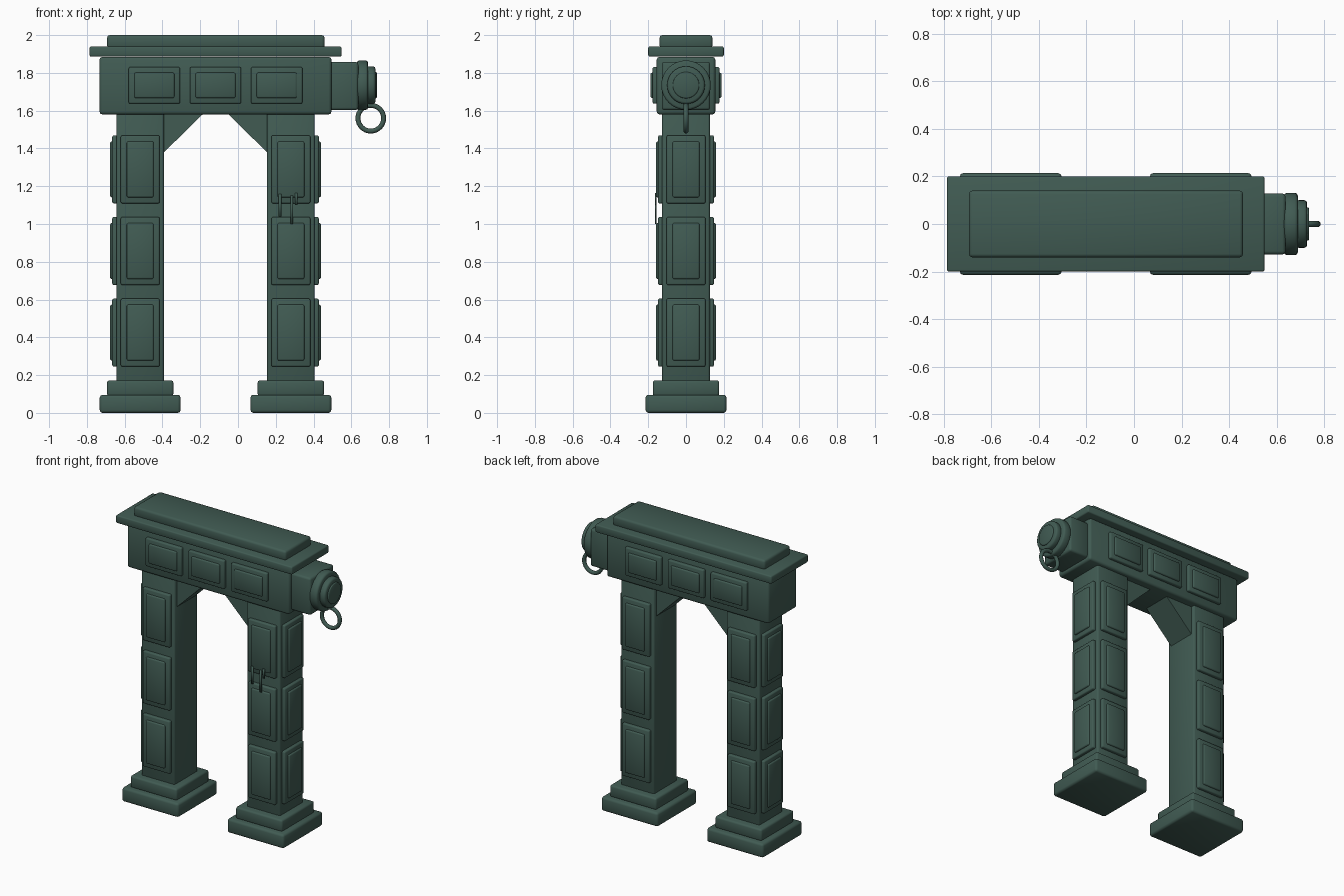
import bpy
import math
from mathutils import Vector

old = bpy.data.objects.get("Cube")
if old:
    bpy.data.objects.remove(old, do_unlink=True)

GREEN = (0.052, 0.105, 0.086, 1)
mat = bpy.data.materials.new("dark green stone")
mat.use_nodes = True
mat.diffuse_color = GREEN
bsdf = mat.node_tree.nodes["Principled BSDF"]
bsdf.inputs["Base Color"].default_value = GREEN
bsdf.inputs["Roughness"].default_value = 0.8


def finish(obj, bevel=0.0):
    """Apply colour, soft bevelled edges and smooth shading."""
    obj.data.materials.append(mat)
    for poly in obj.data.polygons:
        poly.use_smooth = True
    if bevel:
        mod = obj.modifiers.new("Soft edges", 'BEVEL')
        mod.width = bevel
        mod.segments = 2
        mod.limit_method = 'ANGLE'
    return obj


def mesh(name, verts, faces, bevel):
    data = bpy.data.meshes.new(name)
    data.from_pydata(verts, [], faces)
    obj = bpy.data.objects.new(name, data)
    bpy.context.collection.objects.link(obj)
    return finish(obj, bevel)


def box(name, lo, hi, bevel=0.012):
    verts = [(x, y, z) for x in (lo[0], hi[0]) for y in (lo[1], hi[1]) for z in (lo[2], hi[2])]
    faces = [(0, 1, 3, 2), (4, 6, 7, 5), (0, 4, 5, 1), (2, 3, 7, 6), (0, 2, 6, 4), (1, 5, 7, 3)]
    return mesh(name, verts, faces, bevel)


def panel(name, centre, normal, width, height, border):
    """Raised frame with a smaller raised block, facing along normal."""
    n = Vector(normal)
    across = Vector((abs(n.y), abs(n.x), 0))
    depth = Vector((abs(n.x), abs(n.y), 0))
    for part, inset, rise in (("frame", 0, 0.022), ("block", border, 0.033)):
        half = across * (width / 2 - inset) + Vector((0, 0, height / 2 - inset))
        half += depth * (rise + 0.02) / 2
        mid = Vector(centre) + n * (rise - 0.02) / 2
        box(f"{name}_{part}", mid - half, mid + half, 0.008)


def disc(name, x0, x1, radius, bevel):
    bpy.ops.mesh.primitive_cylinder_add(
        vertices=32, radius=radius, depth=x1 - x0,
        location=((x0 + x1) / 2, 0, 1.735), rotation=(0, math.pi / 2, 0))
    obj = bpy.context.object
    obj.name = name
    return finish(obj, bevel)


# Pillars with stepped feet, panels and corner brackets
HALF = 0.126
for side, cx, out in (("right", -0.518, -1), ("left", 0.28, 1)):
    box(f"{side}_foot", (cx - 0.214, -0.214, 0), (cx + 0.214, 0.214, 0.096), 0.015)
    box(f"{side}_plinth", (cx - 0.176, -0.176, 0.09), (cx + 0.176, 0.176, 0.172), 0.012)
    box(f"{side}_pillar", (cx - HALF, -HALF, 0.15), (cx + HALF, HALF, 1.6), 0.01)
    for level in range(3):
        z = 0.425 + 0.432 * level
        for face, normal in (("front", (0, -1, 0)), ("back", (0, 1, 0)), ("outer", (out, 0, 0))):
            centre = Vector((cx, 0, z)) + Vector(normal) * HALF
            panel(f"{side}_{face}_panel_{level + 1}", centre, normal, 0.206, 0.36, 0.032)

    # Sloping bracket between pillar and beam
    inner = cx - out * (HALF - 0.03)
    tip = cx - out * (HALF + 0.235)
    outline = [(inner, 1.61), (inner, 1.35), (tip, 1.61)]
    verts = [(x, y, z) for y in (-0.1, 0.1) for x, z in outline]
    faces = [(0, 1, 2), (5, 4, 3), (0, 3, 4, 1), (1, 4, 5, 2), (2, 5, 3, 0)]
    if out < 0:
        faces = [tuple(reversed(f)) for f in faces]
    mesh(f"{side}_bracket", verts, [tuple(reversed(f)) for f in faces] if out > 0 else faces, 0)

# Beam and its panels
box("beam", (-0.733, -0.155, 1.58), (0.495, 0.155, 1.885), 0.015)
for i in range(3):
    x = -0.443 + 0.324 * i
    for face, sign in (("front", -1), ("back", 1)):
        panel(f"beam_{face}_panel_{i + 1}", (x, sign * 0.155, 1.734), (0, sign, 0), 0.272, 0.194, 0.03)

# Roof slabs
box("cornice", (-0.786, -0.2, 1.886), (0.548, 0.2, 1.94), 0.008)
box("roof_cap", (-0.693, -0.14, 1.93), (0.458, 0.14, 2.0), 0.014)

# Round boss on the beam end, with its hanging ring
box("boss_block", (0.47, -0.128, 1.603), (0.637, 0.128, 1.858), 0.014)
disc("boss_plate", 0.63, 0.688, 0.131, 0.012)
disc("boss_step", 0.68, 0.727, 0.1, 0.012)
disc("boss_centre", 0.72, 0.735, 0.07, 0.006)
bpy.ops.mesh.primitive_torus_add(
    location=(0.703, 0, 1.56), rotation=(math.pi / 2, 0, 0),
    major_radius=0.068, minor_radius=0.013, major_segments=32, minor_segments=10)
ring = bpy.context.object
ring.name = "hanging_ring"
finish(ring)

# Thin drips on the front of the left pillar
for i, (x, low, high) in enumerate(((0.222, 1.04, 1.16), (0.285, 1.0, 1.15), (0.308, 1.1, 1.165))):
    box(f"drip_{i + 1}", (x - 0.007, -0.164, low), (x + 0.007, -0.157, high), 0)

# Recalculate outward normals on the brackets
import bmesh
for side in ("right", "left"):
    data = bpy.data.objects[f"{side}_bracket"].data
    bm = bmesh.new()
    bm.from_mesh(data)
    bmesh.ops.recalc_face_normals(bm, faces=bm.faces)
    bm.to_mesh(data)
    bm.free()
    for poly in data.polygons:
        poly.use_smooth = False
